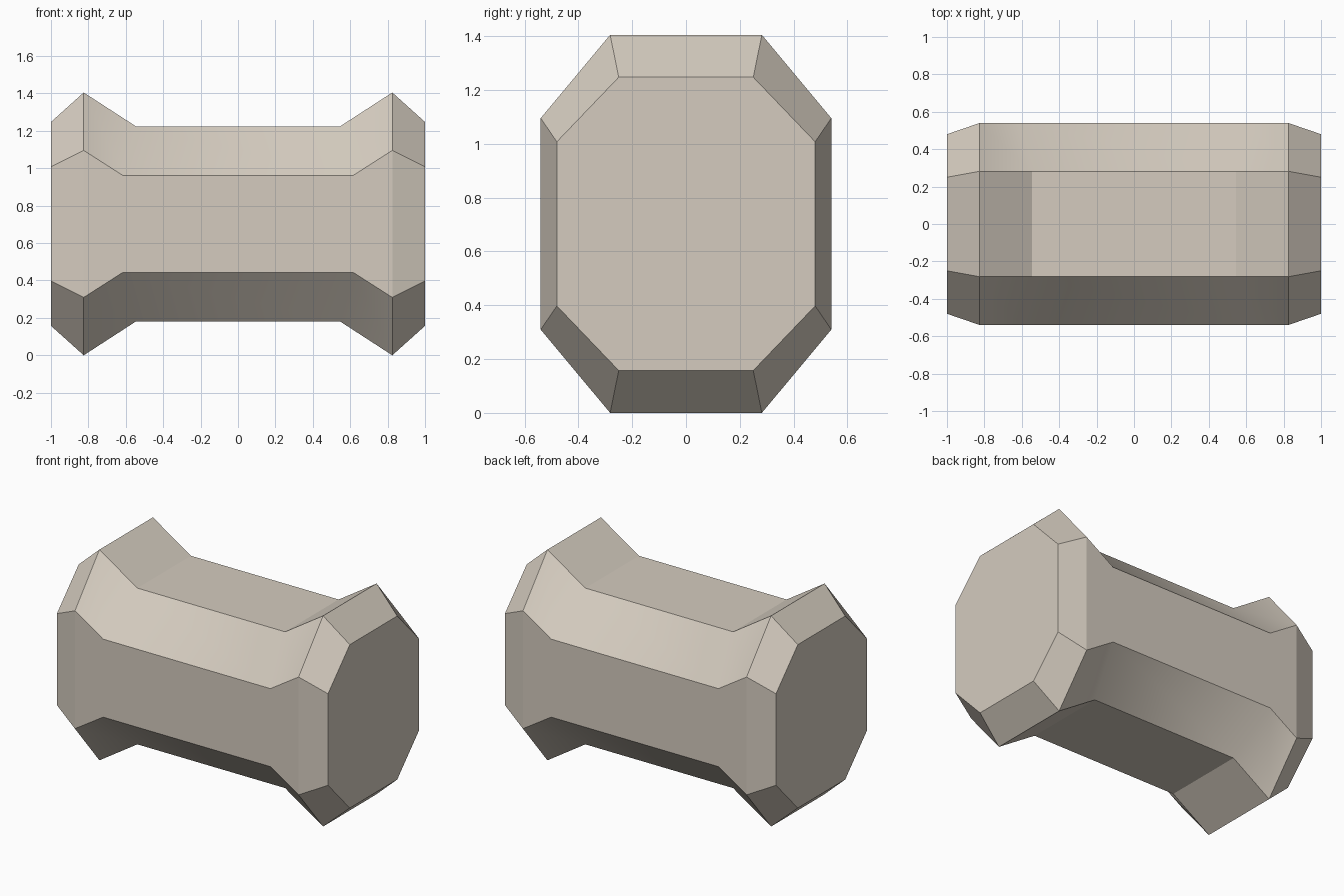
import bpy, bmesh

if "Cube" in bpy.data.objects:
    bpy.data.objects.remove(bpy.data.objects["Cube"])

MID_Z = 0.7025

mat = bpy.data.materials.new("warm beige")
mat.diffuse_color = (0.66, 0.60, 0.52, 1)
mat.use_nodes = True
mat.node_tree.nodes["Principled BSDF"].inputs["Base Color"].default_value = mat.diffuse_color


def ring(bm, x_flat, x_side, y_flat, y_side, z_side, z_top):
    """Octagonal cross-section; top/bottom corners at x_flat, side corners at x_side."""
    quarter = [(x_side, y_side, z_side), (x_flat, y_flat, z_top)]
    pts = quarter + [(x, -y, z) for x, y, z in reversed(quarter)]
    pts += [(x, -y, -z) for x, y, z in pts]
    return [bm.verts.new((x, y, z + MID_Z)) for x, y, z in pts]


# End cap, rim and waist sections, mirrored along x
sections = [
    (1.0, 1.0, 0.25, 0.48, 0.305, 0.545),
    (0.825, 0.825, 0.282, 0.54, 0.393, 0.7025),
    (0.545, 0.617, 0.282, 0.54, 0.26, 0.521),
]
stations = [(-s[0], -s[1], *s[2:]) for s in sections] + sections[::-1]

bm = bmesh.new()
rings = [ring(bm, *s) for s in stations]
bm.faces.new(rings[0])
bm.faces.new(rings[-1])
for i, (a, b) in enumerate(zip(rings, rings[1:])):
    for k in range(8):
        n = (k + 1) % 8
        face = bm.faces.new((a[k], a[n], b[n], b[k]))
        # Only the slanted strips between the two rims are softly shaded
        face.smooth = k % 2 == 0 and 0 < i < 4
bmesh.ops.recalc_face_normals(bm, faces=bm.faces)

mesh = bpy.data.meshes.new("flared_octagonal_block")
bm.to_mesh(mesh)
bm.free()
mesh.materials.append(mat)
block = bpy.data.objects.new("flared_octagonal_block", mesh)
bpy.context.collection.objects.link(block)
